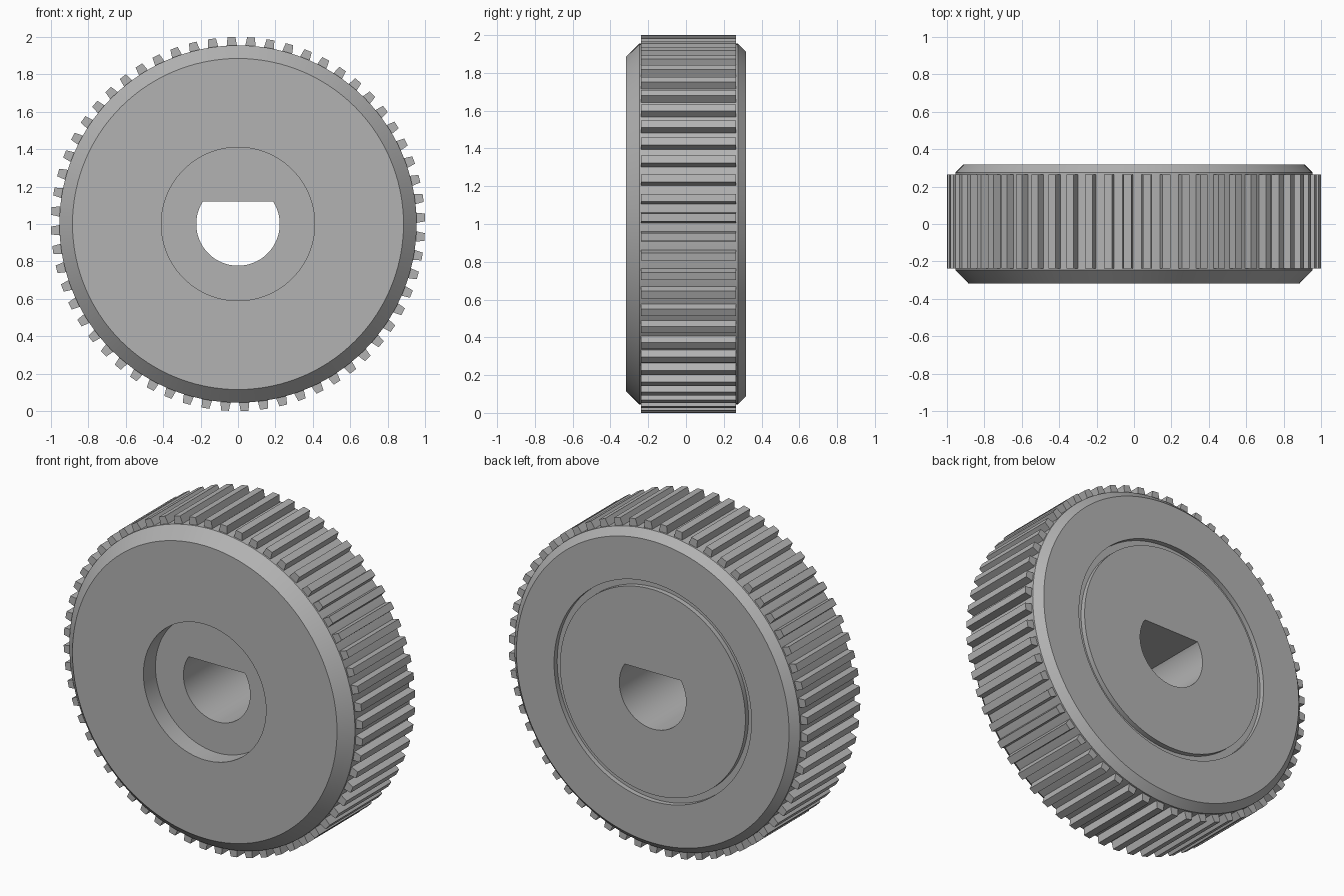
import bpy, bmesh
from math import sin, cos, radians, pi

if "Cube" in bpy.data.objects:
    bpy.data.objects.remove(bpy.data.objects["Cube"], do_unlink=True)

# Single grey material
grey = bpy.data.materials.new("plain_grey")
grey.use_nodes = True
colour = (0.45, 0.45, 0.45, 1)
grey.diffuse_color = colour
grey.node_tree.nodes["Principled BSDF"].inputs["Base Color"].default_value = colour

SEGMENTS = 120
TEETH = 60
BORE, FLAT = 0.223, 0.12
FRONT, BACK = -0.318, 0.318


def finish(bm, name):
    bmesh.ops.recalc_face_normals(bm, faces=bm.faces)
    mesh = bpy.data.meshes.new(name)
    bm.to_mesh(mesh)
    bm.free()
    mesh.materials.append(grey)
    obj = bpy.data.objects.new(name, mesh)
    obj.location.z = 1
    bpy.context.collection.objects.link(obj)
    return obj


# Wheel body: closed (radius, y) profile turned about y, with a D-shaped bore
profile = [
    (BORE, FRONT + 0.115), (0.41, FRONT + 0.115), (0.41, FRONT),   # front recess
    (0.885, FRONT), (0.955, -0.247), (0.955, 0.275), (0.912, BACK),  # rim, chamfers
    (0.66, BACK), (0.66, BACK - 0.03), (0.62, BACK - 0.03), (0.62, BACK),  # back groove
    (BORE, BACK),
]
bm = bmesh.new()
rings = []
for radius, y in profile:
    ring = []
    for i in range(SEGMENTS):
        a = 2 * pi * i / SEGMENTS
        z = radius * sin(a)
        if radius == BORE:
            z = min(z, FLAT)
        ring.append(bm.verts.new((radius * cos(a), y, z)))
    rings.append(ring)
for k, ring in enumerate(rings):
    other = rings[(k + 1) % len(rings)]
    for i in range(SEGMENTS):
        j = (i + 1) % SEGMENTS
        bm.faces.new((ring[i], ring[j], other[j], other[i]))
body = finish(bm, "wheel_body")
bpy.ops.object.select_all(action='DESELECT')
body.select_set(True)
bpy.context.view_layer.objects.active = body
bpy.ops.object.shade_smooth_by_angle(angle=radians(25))

# Teeth: tapered bars around the rim
section = [(0.94, -1.8), (0.94, 1.8), (1.0, 1.2), (1.0, -1.2)]  # radius, degrees
bm = bmesh.new()
for t in range(TEETH):
    centre = 2 + t * 360 / TEETH
    ends = []
    for y in (-0.237, 0.265):
        ends.append([bm.verts.new((r * cos(radians(centre + d)), y, r * sin(radians(centre + d))))
                     for r, d in section])
    front, back = ends
    bm.faces.new(front)
    bm.faces.new(back)
    for i in range(4):
        j = (i + 1) % 4
        bm.faces.new((front[i], front[j], back[j], back[i]))
finish(bm, "gear_teeth")
